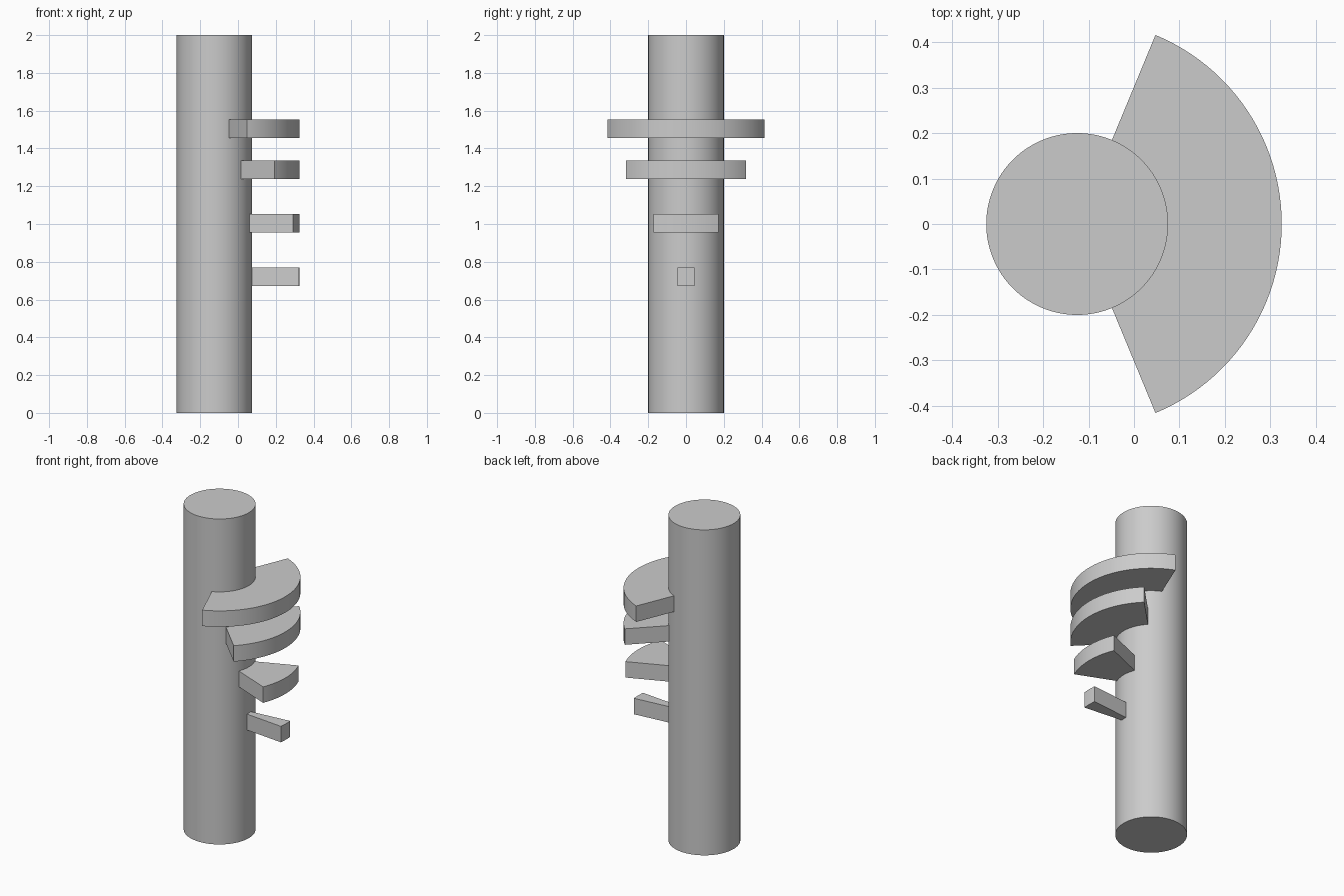
import bpy, bmesh
from math import radians, cos, sin, ceil

if "Cube" in bpy.data.objects:
    bpy.data.objects.remove(bpy.data.objects["Cube"])

CX = -0.125          # post axis
POST_R, RIM_R = 0.2, 0.45
THICK = 0.098


def smooth(obj):
    bpy.ops.object.select_all(action='DESELECT')
    obj.select_set(True)
    bpy.context.view_layer.objects.active = obj
    bpy.ops.object.shade_smooth_by_angle(angle=radians(30))


def sector(name, half_deg, top):
    """Ring sector facing +x, seated against the post."""
    n = max(2, ceil(2 * half_deg / 2.8125))
    angles = [radians(half_deg * (2 * i / n - 1)) for i in range(n + 1)]
    bm = bmesh.new()

    def pt(r, a):
        return bm.verts.new((CX + r * cos(a), r * sin(a), top - THICK))

    ring = [pt(RIM_R, a) for a in angles]
    ring += [pt(POST_R - 0.001, a) for a in reversed(angles)]
    face = bm.faces.new(ring)
    ext = bmesh.ops.extrude_face_region(bm, geom=[face], use_keep_orig=True)
    verts = [g for g in ext["geom"] if isinstance(g, bmesh.types.BMVert)]
    bmesh.ops.translate(bm, verts=verts, vec=(0, 0, THICK))
    bmesh.ops.recalc_face_normals(bm, faces=bm.faces)
    mesh = bpy.data.meshes.new(name)
    bm.to_mesh(mesh)
    bm.free()
    obj = bpy.data.objects.new(name, mesh)
    bpy.context.collection.objects.link(obj)
    smooth(obj)


# Round post
bpy.ops.mesh.primitive_cylinder_add(vertices=128, radius=POST_R, depth=2,
                                    location=(CX, 0, 1))
post = bpy.context.object
post.name = "post"
smooth(post)

# Fan shelves, widening towards the top
for name, half, top in (("bottom_peg", 5.625, 0.769),
                        ("lower_fan", 22.5, 1.052),
                        ("middle_fan", 45, 1.335),
                        ("upper_fan", 67.5, 1.552)):
    sector(name, half, top)
